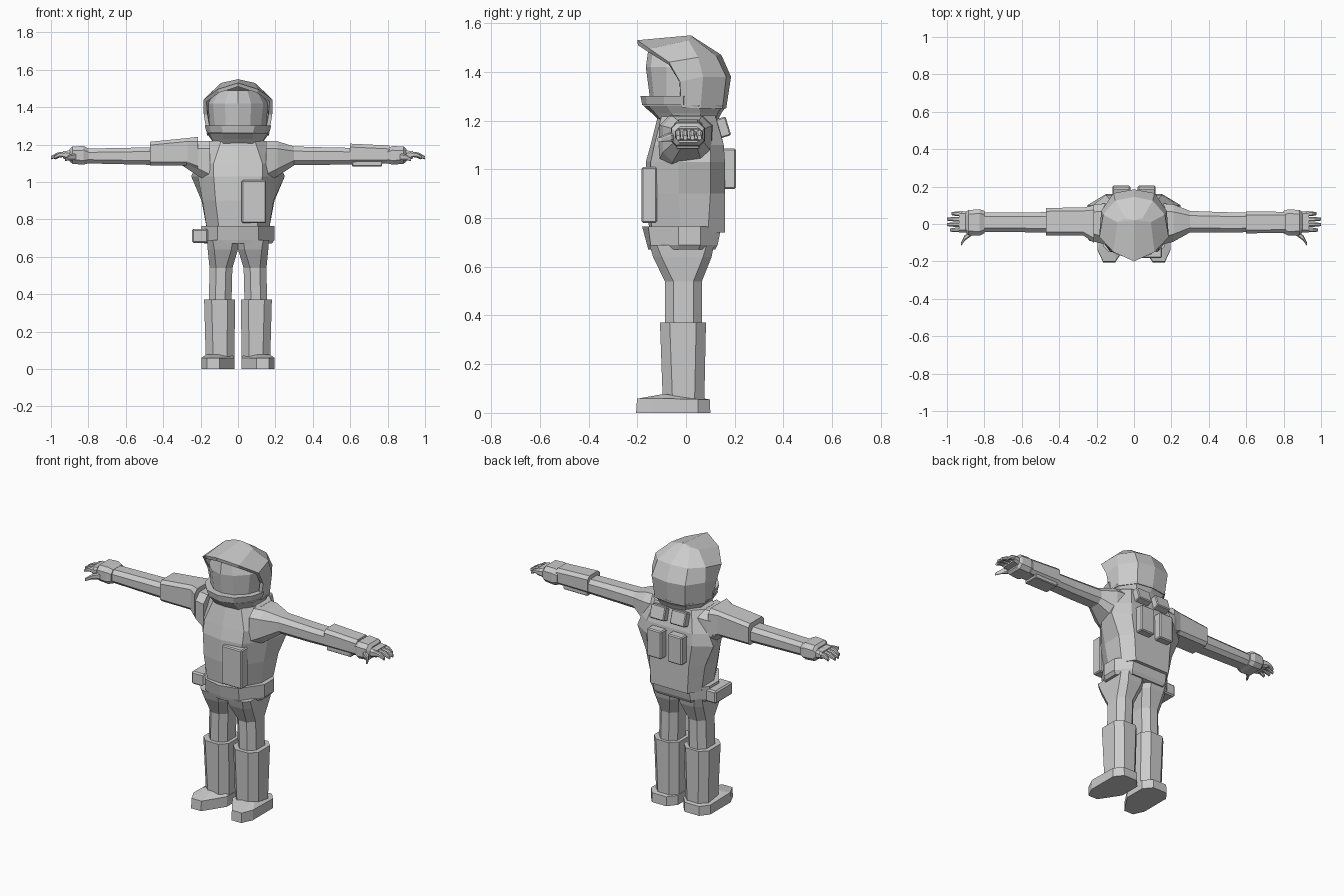
import bpy, bmesh, math
from mathutils import Vector, Matrix

suit = bpy.data.materials.new("suit_grey")
suit.diffuse_color = (0.6, 0.6, 0.6, 1)


def make(name, bm):
    bmesh.ops.remove_doubles(bm, verts=bm.verts, dist=0.0005)
    bmesh.ops.recalc_face_normals(bm, faces=bm.faces)
    me = bpy.data.meshes.new(name)
    bm.to_mesh(me)
    bm.free()
    me.materials.append(suit)
    ob = bpy.data.objects.new(name, me)
    bpy.context.collection.objects.link(ob)
    return ob


def loft(name, rings, sx=1):
    """Skin closed rings of equal length and cap both ends; sx=-1 mirrors."""
    bm = bmesh.new()
    rows = [[bm.verts.new((p[0] * sx, p[1], p[2])) for p in r] for r in rings]
    n = len(rows[0])
    for a, b in zip(rows, rows[1:]):
        for i in range(n):
            j = (i + 1) % n
            bm.faces.new((a[i], a[j], b[j], b[i]))
    bm.faces.new(rows[0])
    bm.faces.new(rows[-1])
    return make(name, bm)


def octagon(a0, a1, b0, b1, c):
    """Rectangle with corners cut by c."""
    return [(a0 + c, b0), (a1 - c, b0), (a1, b0 + c), (a1, b1 - c),
            (a1 - c, b1), (a0 + c, b1), (a0, b1 - c), (a0, b0 + c)]


def across(x, y0, y1, z0, z1, c):
    return [(x, a, b) for a, b in octagon(y0, y1, z0, z1, c)]


def level(z, x0, x1, y0, y1, c):
    return [(a, b, z) for a, b in octagon(x0, x1, y0, y1, c)]


def mirrored(z, half):
    """Full ring from a half outline that starts and ends on the centre line."""
    return ([(x, y, z) for x, y in half]
            + [(-x, y, z) for x, y in reversed(half[1:-1])])


def box(name, x0, x1, y0, y1, z0, z1, tilt=0, bevel=0.0):
    bm = bmesh.new()
    bmesh.ops.create_cube(bm, size=1)
    mid = Vector(((x0 + x1) / 2, (y0 + y1) / 2, (z0 + z1) / 2))
    bm.transform(Matrix.Translation(mid) @ Matrix.Rotation(tilt, 4, 'X')
                 @ Matrix.Diagonal((x1 - x0, y1 - y0, z1 - z0, 1)))
    if bevel:
        bmesh.ops.bevel(bm, geom=bm.edges[:], offset=bevel, segments=1, affect='EDGES')
    return make(name, bm)


# Torso with the flat life-support back flaring under the arms
loft("torso", [
    mirrored(0.74, [(0, -.15), (.10, -.14), (.165, -.02), (.165, .09), (.12, .16), (0, .16)]),
    mirrored(0.90, [(0, -.165), (.12, -.15), (.19, -.03), (.195, .10), (.13, .16), (0, .16)]),
    mirrored(1.03, [(0, -.165), (.13, -.145), (.215, -.03), (.25, .10), (.15, .16), (0, .16)]),
    mirrored(1.10, [(0, -.145), (.13, -.13), (.22, -.03), (.22, .10), (.15, .155), (0, .155)]),
    mirrored(1.22, [(0, -.115), (.09, -.10), (.17, -.02), (.17, .07), (.12, .12), (0, .125)]),
])

# Belt and hip pouch
loft("belt", [
    mirrored(0.67, [(0, -.155), (.10, -.14), (.18, -.03), (.18, .05), (.11, .12), (0, .12)]),
    mirrored(0.69, [(0, -.16), (.11, -.145), (.195, -.03), (.195, .06), (.12, .13), (0, .13)]),
    mirrored(0.765, [(0, -.18), (.11, -.155), (.195, -.03), (.195, .06), (.12, .145), (0, .145)]),
])
box("hip_pouch", -.245, -.16, -.09, .07, .675, .75, bevel=.008)

# Chest unit and back pouches
box("chest_unit", .02, .15, -.182, -.12, .78, 1.01, bevel=.006)
for s in (1, -1):
    xs = sorted((s * .02, s * .115))
    box("lower_back_pouch", *xs, .14, .205, .92, 1.085, bevel=.006)
    box("upper_back_pouch", *xs, .115, .175, 1.13, 1.21, tilt=.3, bevel=.005)

# Helmet shell: strips from the visor rim round to the back centre
rows = [
    [(.165, -.02, 1.255), (.165, .06, 1.25), (.10, .15, 1.25), (0, .165, 1.25)],
    [(.183, -.025, 1.36), (.175, .07, 1.38), (.11, .165, 1.38), (0, .185, 1.38)],
    [(.185, -.07, 1.44), (.165, .05, 1.46), (.10, .125, 1.465), (0, .145, 1.47)],
    [(.11, -.15, 1.495), (.09, .01, 1.53), (.045, .03, 1.54), (0, .02, 1.55)],
    [(0, -.2, 1.53), (0, .02, 1.55), (0, .02, 1.55), (0, .02, 1.55)],
]
bm = bmesh.new()
for s in (1, -1):
    grid = [[Vector((p[0] * s, p[1], p[2])) for p in r] for r in rows]
    for a, b in zip(grid, grid[1:]):
        for i in range(3):
            pts = []
            for p in (a[i], a[i + 1], b[i + 1], b[i]):
                if all((p - q).length > 1e-4 for q in pts):
                    pts.append(p)
            if len(pts) > 2:
                bm.faces.new([bm.verts.new(p) for p in pts])
shell = make("helmet_shell", bm)
thick = shell.modifiers.new("thickness", 'SOLIDIFY')
thick.thickness = 0.02
thick.offset = -1

# Visor, chin band and neck ring
loft("visor", [
    mirrored(1.27, [(0, -.145), (.065, -.13), (.12, -.08), (.15, 0), (.08, .08), (0, .1)]),
    mirrored(1.42, [(0, -.165), (.07, -.145), (.135, -.08), (.16, 0), (.08, .08), (0, .1)]),
    mirrored(1.49, [(0, -.155), (.05, -.135), (.10, -.07), (.12, 0), (.07, .05), (0, .06)]),
])
loft("chin_band", [
    mirrored(1.265, [(0, -.18), (.08, -.16), (.145, -.09), (.168, -.01), (.09, .03), (0, .05)]),
    mirrored(1.302, [(0, -.187), (.09, -.165), (.155, -.09), (.178, -.01), (.09, .03), (0, .05)]),
])
loft("neck_ring", [
    mirrored(1.20, [(0, -.11), (.08, -.10), (.13, -.04), (.13, .06), (.08, .12), (0, .13)]),
    mirrored(1.23, [(0, -.14), (.08, -.125), (.14, -.06), (.145, .06), (.09, .13), (0, .145)]),
    mirrored(1.263, [(0, -.178), (.08, -.155), (.155, -.08), (.17, .05), (.105, .15), (0, .168)]),
])

for s in (1, -1):
    # Arm from the flared shoulder to the wrist
    loft("arm", [
        across(.15, -.11, .11, 1.00, 1.22, .04),
        across(.21, -.095, .105, 1.03, 1.218, .04),
        across(.30, -.045, .07, 1.09, 1.19, .025),
        across(.48, -.045, .063, 1.092, 1.185, .022),
        across(.83, -.042, .06, 1.10, 1.178, .02),
    ], s)
    # Glove: cuff, palm, fingers and thumb
    loft("cuff", [
        across(.80, -.05, .07, 1.10, 1.18, .02),
        across(.825, -.062, .078, 1.093, 1.192, .022),
        across(.885, -.06, .075, 1.097, 1.19, .022),
        across(.90, -.045, .065, 1.11, 1.175, .02),
    ], s)
    loft("palm", [
        across(.88, -.045, .065, 1.115, 1.17, .012),
        across(.935, -.045, .07, 1.125, 1.165, .012),
    ], s)
    for y, tip in ((.055, .975), (.026, 1.0), (-.003, 1.0), (-.032, .985)):
        loft("finger", [
            across(.92, y - .012, y + .012, 1.133, 1.163, .006),
            across((tip + .93) / 2, y - .012, y + .012, 1.132, 1.158, .006),
            across(tip, y - .008, y + .008, 1.121, 1.138, .004),
        ], s)
    loft("thumb", [
        across(.865, -.06, -.03, 1.115, 1.155, .008),
        across(.905, -.09, -.06, 1.115, 1.145, .007),
        across(.925, -.118, -.10, 1.112, 1.13, .004),
    ], s)

    # Leg with the arch between the thighs
    loft("leg", [
        level(.69, 0, .165, -.15, .115, .03),
        level(.64, 0, .162, -.135, .105, .035),
        level(.54, .03, .152, -.087, .065, .035),
        level(.35, .035, .156, -.085, .065, .035),
    ], s)
    # Tall boot shaft
    loft("boot_shaft", [
        level(.04, .02, .172, -.095, .075, .04),
        level(.372, .015, .181, -.107, .082, .04),
    ], s)
    # Foot with the toe turned outward and a sloping instep
    sole = [(.10, -.205), (.165, -.205), (.195, -.14), (.195, .05),
            (.155, .10), (.06, .10), (.018, .05), (.018, -.08)]
    tops = [.058, .058, .06, .056, .055, .055, .056, .06]
    loft("foot", [
        [(x, y, 0) for x, y in sole],
        [(x, y * .98, h) for (x, y), h in zip(sole, tops)],
        [(.10 + (x - .10) * .75, max(y * .8, -.09), .078 if y < -.05 else .058) for x, y in sole],
    ], s)

# Padded sleeve on one upper arm
loft("shoulder_pad", [
    across(-.215, -.10, .10, 1.06, 1.242, .025),
    across(-.27, -.062, .088, 1.088, 1.235, .018),
    across(-.47, -.062, .086, 1.088, 1.215, .018),
])
# Forearm guard and instrument plate on the other arm
loft("forearm_guard", [
    across(.60, -.05, .067, 1.10, 1.205, .018),
    across(.81, -.048, .065, 1.10, 1.195, .018),
])
box("forearm_plate", .61, .77, -.04, .055, 1.083, 1.115, bevel=.004)
